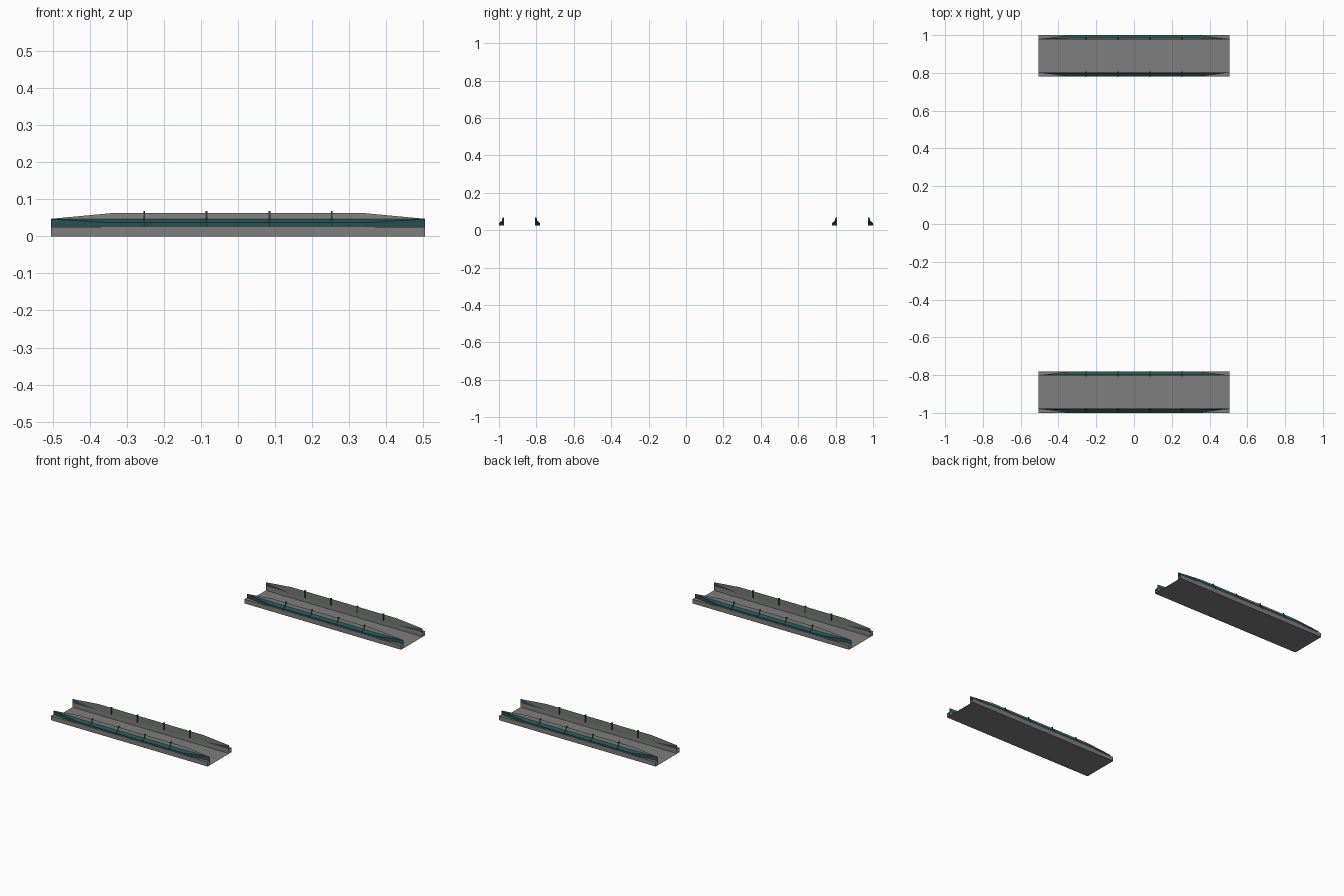
import bpy
import bmesh

cube = bpy.data.objects.get("Cube")
if cube:
    bpy.data.objects.remove(cube, do_unlink=True)


def material(name, rgb):
    m = bpy.data.materials.new(name)
    m.use_nodes = True
    m.diffuse_color = (*rgb, 1)
    m.node_tree.nodes["Principled BSDF"].inputs["Base Color"].default_value = (*rgb, 1)
    return m


CONCRETE = material("concrete grey", (0.21, 0.21, 0.21))
PANEL = material("panel grey", (0.18, 0.19, 0.18))
TEAL = material("dark teal", (0.022, 0.08, 0.084))
POST = material("post charcoal", (0.03, 0.035, 0.035))

HALF, SHOULDER = 0.505, 0.34      # deck half length, start of the rail taper
CENTRE = 0.89                     # deck position
CURB = 0.025                      # curb height


def add(name, verts, faces, mat):
    mesh = bpy.data.meshes.new(name)
    mesh.from_pydata(verts, [], faces)
    mesh.materials.append(mat)
    bm = bmesh.new()
    bm.from_mesh(mesh)
    bmesh.ops.recalc_face_normals(bm, faces=bm.faces)
    bm.to_mesh(mesh)
    bm.free()
    bpy.context.collection.objects.link(bpy.data.objects.new(name, mesh))


def loft(name, stations, mat, closed=False, caps=False):
    """Skin a list of (x, [(y, z), ...]) sections."""
    n = len(stations[0][1])
    verts = [(x, y, z) for x, pts in stations for y, z in pts]
    faces = []
    for s in range(len(stations) - 1):
        for i in range(n if closed else n - 1):
            j = (i + 1) % n
            faces.append((s * n + i, s * n + j, (s + 1) * n + j, (s + 1) * n + i))
    if caps:
        faces.append(tuple(range(n)))
        faces.append(tuple(range(len(verts) - n, len(verts))))
    add(name, verts, faces, mat)


def build_rail(label, centre, side):
    def place(pts):
        # distance out from the deck centre line -> world y
        return [(centre + side * d, z) for d, z in pts]

    def swelling(part, end, mid, mat):
        # strip that swells outward between the shoulders
        end, mid = place(end), place(mid)
        loft(f"{label}_{part}", [(-HALF, end), (-SHOULDER, mid),
                                 (SHOULDER, mid), (HALF, end)], mat)

    # teal beam with a chamfered top
    swelling("beam", [(0.088, CURB), (0.088, 0.0465), (0.088, 0.047)],
             [(0.11, CURB), (0.11, 0.037), (0.094, 0.047)], TEAL)
    # grey guard above the beam
    swelling("guard", [(0.088, 0.047), (0.088, 0.0475)],
             [(0.094, 0.047), (0.088, 0.063)], PANEL)

    # grey inner panel with sloped ends
    y = centre + side * 0.087
    outline = [(-HALF, 0.046), (-SHOULDER, CURB), (SHOULDER, CURB),
               (HALF, 0.046), (SHOULDER, 0.063), (-SHOULDER, 0.063)]
    add(label + "_inner_panel", [(x, y, z) for x, z in outline], [tuple(range(6))], PANEL)

    # teal inner wall showing past the panel ends
    wall = place([(0.088, CURB), (0.088, 0.047)])
    loft(label + "_inner_wall", [(-HALF, wall), (HALF, wall)], TEAL)

    # posts following the slope of beam and guard
    profile = place([(0.1105, CURB), (0.1105, 0.038), (0.095, 0.05),
                     (0.091, 0.068), (0.083, 0.068), (0.083, CURB)])
    for k, x in enumerate((-0.253, -0.085, 0.085, 0.253)):
        loft(f"{label}_post_{k + 1}", [(x - 0.0025, profile), (x + 0.0025, profile)],
             POST, closed=True, caps=True)


for deck_name, sign in (("front", -1), ("back", 1)):
    centre = sign * CENTRE
    # trough-shaped deck: flat floor between two hollow curbs
    floor = [(centre - 0.11, 0), (centre + 0.11, 0)]
    loft(deck_name + "_deck", [(-HALF, floor), (HALF, floor)], CONCRETE)
    for rail_name, side in (("front_rail", -1), ("back_rail", 1)):
        curb = [(centre + side * d, z)
                for d, z in ((0.11, 0), (0.11, CURB), (0.088, CURB), (0.088, 0))]
        loft(f"{deck_name}_{rail_name}_curb", [(-HALF, curb), (HALF, curb)], CONCRETE)
        build_rail(f"{deck_name}_{rail_name}", centre, side)
